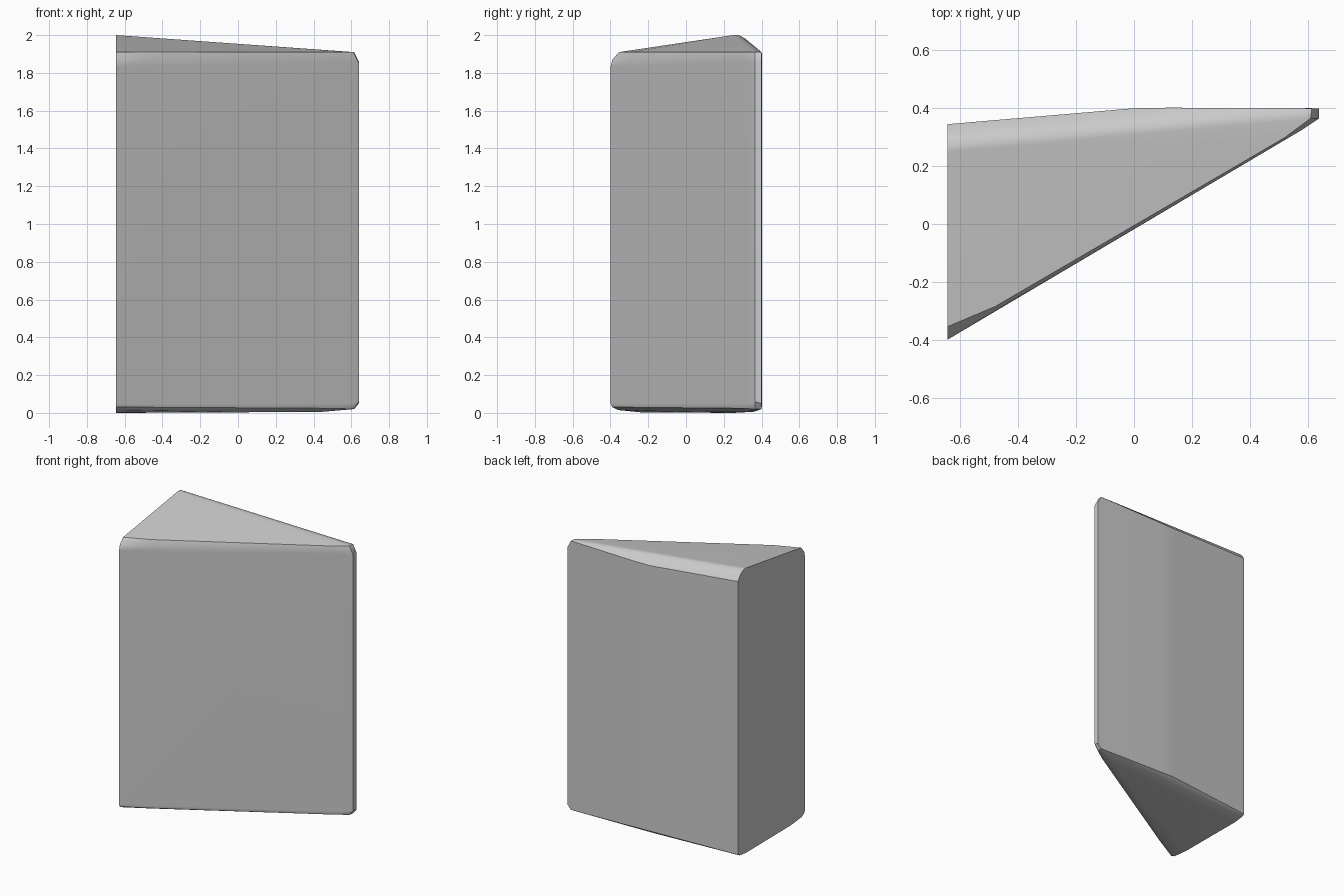
import bpy, bmesh, math

if "Cube" in bpy.data.objects:
    bpy.data.objects.remove(bpy.data.objects["Cube"])

# cut end: (y, z) outline of the flat broken face on the left
X_CUT = -0.645
cut_end = [(-0.40, 0.05), (-0.40, 1.83), (-0.39, 1.87), (-0.355, 1.91),
           (0.25, 2.0), (0.28, 2.0), (0.315, 1.98), (0.345, 1.94),
           (0.345, 0.02), (0.325, 0.008), (0.25, 0.0), (-0.24, 0.003),
           (-0.36, 0.015), (-0.39, 0.03)]
points = [(X_CUT, y, z) for y, z in cut_end]

# upright corners along the body: (x, y, z bottom, z top)
columns = [(-0.47, -0.293, 0.03, 1.87), (0.5, 0.283, 0.05, 1.86),
           (0.58, 0.325, 0.05, 1.86), (0.64, 0.365, 0.06, 1.85),
           (0.64, 0.40, 0.05, 1.86), (0.615, 0.40, 0.02, 1.91),
           (0.0, 0.40, 0.035, 1.90), (0.12, 0.402, 0.04, 1.90)]
for x, y, low, high in columns:
    points += [(x, y, low), (x, y, high)]

# rounded upper and lower rims, then the lowest part of the underside
points += [(-0.48, -0.285, 1.911), (0.52, 0.298, 1.91), (0.61, 0.365, 1.91),
           (-0.48, -0.285, 0.022), (0.52, 0.298, 0.024), (0.61, 0.365, 0.02),
           (0.45, 0.33, 0.006), (0.0, 0.36, 0.006), (0.0, 0.06, 0.003)]

bm = bmesh.new()
for p in points:
    bm.verts.new(p)
hull = bmesh.ops.convex_hull(bm, input=bm.verts)
loose = [v for v in bm.verts if not v.link_faces]
bmesh.ops.delete(bm, geom=loose, context='VERTS')
bmesh.ops.dissolve_limit(bm, angle_limit=math.radians(0.5),
                         verts=bm.verts, edges=bm.edges)
bmesh.ops.recalc_face_normals(bm, faces=bm.faces)

mesh = bpy.data.meshes.new("wedge_block")
bm.to_mesh(mesh)
bm.free()
block = bpy.data.objects.new("wedge_block", mesh)
bpy.context.collection.objects.link(block)

# soft rims, crisp main edges
bpy.context.view_layer.objects.active = block
block.select_set(True)
bpy.ops.object.shade_smooth_by_angle(angle=math.radians(30))
weighted = block.modifiers.new("soft_shading", 'WEIGHTED_NORMAL')
weighted.keep_sharp = True
